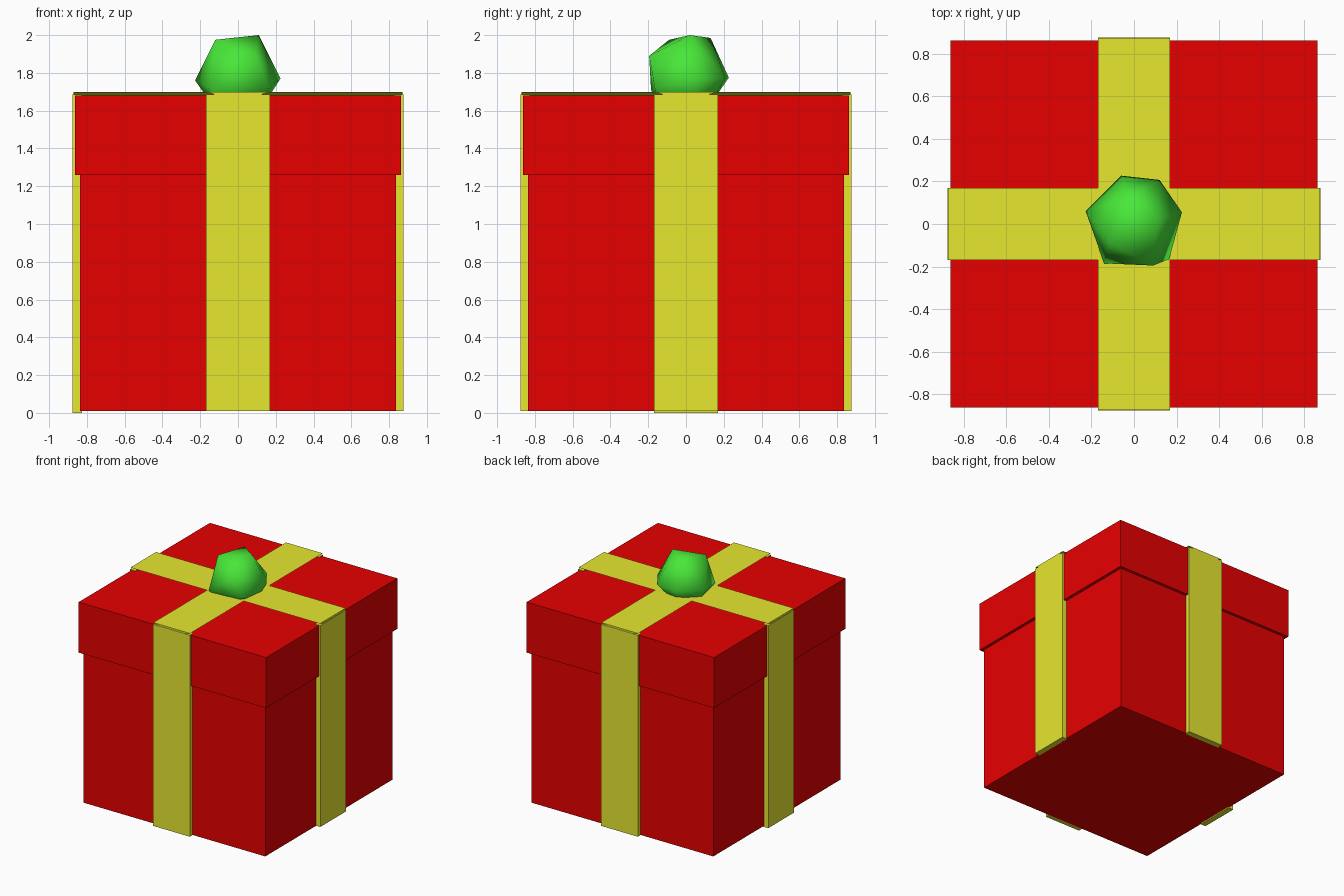
import bpy
import bmesh

default = bpy.data.objects.get("Cube")
if default:
    bpy.data.objects.remove(default, do_unlink=True)


def material(name, rgb):
    mat = bpy.data.materials.new(name)
    mat.use_nodes = True
    mat.diffuse_color = (*rgb, 1)
    mat.node_tree.nodes["Principled BSDF"].inputs["Base Color"].default_value = (*rgb, 1)
    return mat


red = material("gift red", (0.8, 0, 0))
yellow = material("ribbon yellow", (0.8, 0.8, 0.03))
green = material("bow green", (0.065, 0.8, 0.04))


def add_object(name, bm, mat):
    bmesh.ops.recalc_face_normals(bm, faces=bm.faces)
    mesh = bpy.data.meshes.new(name)
    bm.to_mesh(mesh)
    bm.free()
    mesh.materials.append(mat)
    obj = bpy.data.objects.new(name, mesh)
    bpy.context.collection.objects.link(obj)
    return obj


def block(name, low, high, mat, taper=(1, 1)):
    """Box between two opposite corners; taper scales the underside in x and y."""
    bm = bmesh.new()
    bmesh.ops.create_cube(bm, size=1)
    for v in bm.verts:
        under = v.co.z < 0
        v.co = [a if c < 0 else b for c, a, b in zip(v.co, low, high)]
        if under:
            v.co.x *= taper[0]
            v.co.y *= taper[1]
    return add_object(name, bm, mat)


# Box and overhanging lid
BODY, LID, RIBBON, HALF = 0.837, 0.862, 0.875, 0.169
block("box_body", (-BODY, -BODY, 0.01), (BODY, BODY, 1.27), red)
block("box_lid", (-LID, -LID, 1.26), (LID, LID, 1.68), red)

# Ribbon bands down the four sides
for side, s in (("front", -1), ("back", 1)):
    y = sorted((s * (BODY - 0.01), s * RIBBON))
    block(side + "_ribbon", (-HALF, y[0], 0.01), (HALF, y[1], 1.685), yellow)
for side, s, bottom in (("right", -1, 0), ("left", 1, 0.01)):
    x = sorted((s * (BODY - 0.01), s * RIBBON))
    block(side + "_ribbon", (x[0], -HALF, bottom), (x[1], HALF, 1.685), yellow)

# Crossed ribbon on the lid, its long edges undercut
block("top_ribbon_across", (-0.872, -HALF, 1.68), (0.872, HALF, 1.70), yellow, (1, 0.6))
block("top_ribbon_along", (-HALF, -0.872, 1.68), (HALF, 0.872, 1.699), yellow, (0.6, 1))

# Faceted bow knot, sunk slightly into the lid
knot = [
    (0.11, 0.02, 2.0), (-0.12, -0.09, 1.975), (-0.03, 0.13, 1.985),
    (0.09, -0.195, 1.89), (-0.227, 0.06, 1.76), (0.225, 0.055, 1.77),
    (-0.06, 0.227, 1.775), (0.12, 0.207, 1.775),
    (-0.14, -0.185, 1.71), (0.165, -0.165, 1.72),
    (-0.13, 0.06, 1.62), (0.13, 0.05, 1.62), (0, -0.14, 1.62), (0, 0.12, 1.62),
]
bm = bmesh.new()
for point in knot:
    bm.verts.new(point)
bmesh.ops.convex_hull(bm, input=bm.verts)
for face in bm.faces:
    face.smooth = True
add_object("bow_knot", bm, green)
